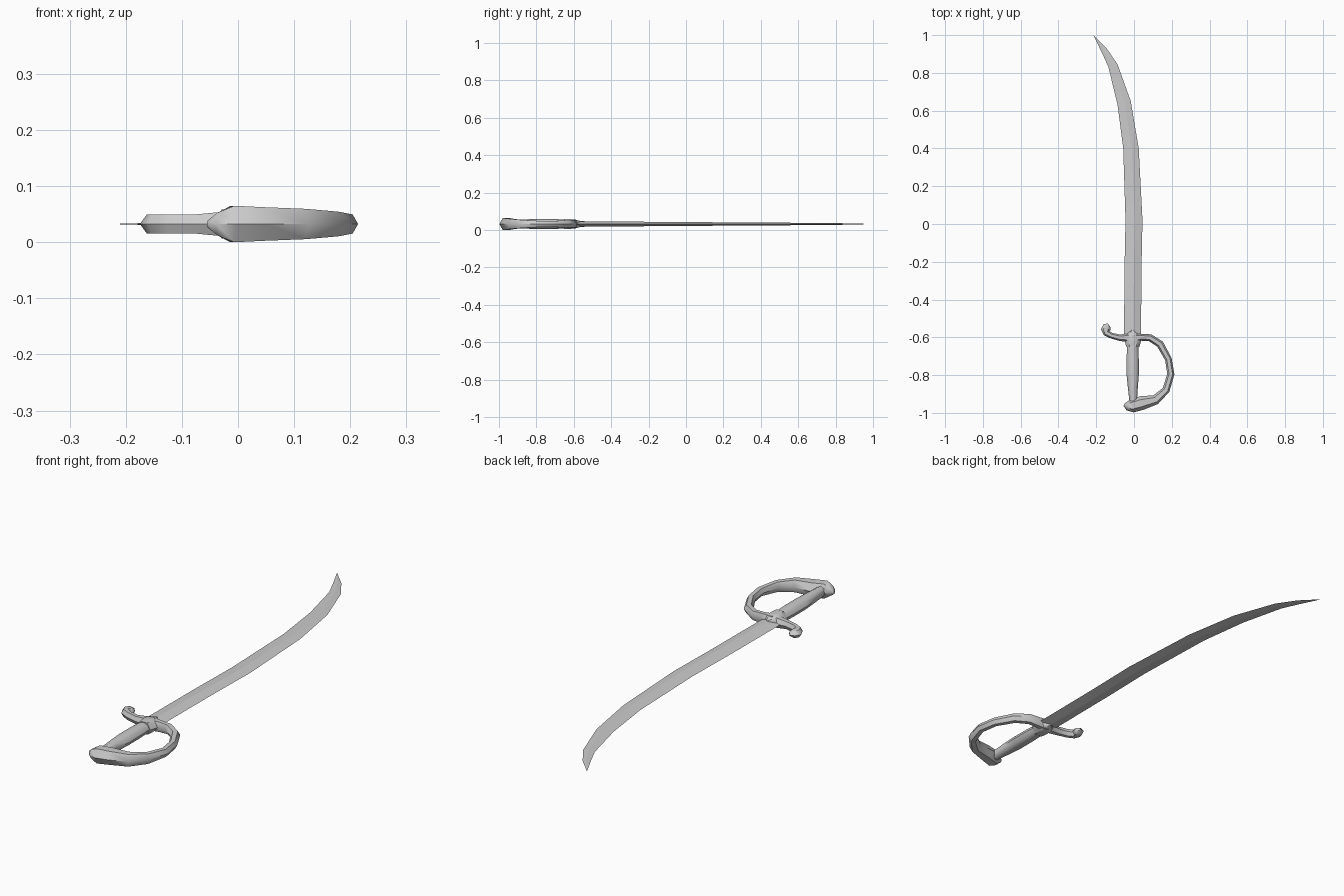
import bpy, math
from mathutils import Vector

ZC = 0.0325  # mid-plane height of the flat-lying sword


def make_object(name, verts, faces, angle):
    mesh = bpy.data.meshes.new(name)
    mesh.from_pydata(verts, [], faces)
    mesh.update()
    obj = bpy.data.objects.new(name, mesh)
    bpy.context.collection.objects.link(obj)
    bpy.ops.object.select_all(action='DESELECT')
    obj.select_set(True)
    bpy.context.view_layer.objects.active = obj
    bpy.ops.object.mode_set(mode='EDIT')
    bpy.ops.mesh.select_all(action='SELECT')
    bpy.ops.mesh.normals_make_consistent(inside=False)
    bpy.ops.object.mode_set(mode='OBJECT')
    bpy.ops.object.shade_smooth_by_angle(angle=math.radians(angle))
    return obj


def skin(rings):
    """Bridge equal-sized rings into a closed tube."""
    n = len(rings[0])
    verts = [v for r in rings for v in r]
    faces = [tuple(range(n)), tuple(range(len(verts) - n, len(verts)))]
    for i in range(len(rings) - 1):
        for j in range(n):
            k = (j + 1) % n
            faces.append((i * n + j, i * n + k, (i + 1) * n + k, (i + 1) * n + j))
    return verts, faces


def tube(name, path, sides=6, angle=50):
    """Path points: x, y, half width in plane, half height in z."""
    pts = [Vector((p[0], p[1], ZC)) for p in path]
    top = max(math.sin(2 * math.pi * k / sides) for k in range(sides))
    rings = []
    for i, (x, y, w, h) in enumerate(path):
        t = pts[min(i + 1, len(pts) - 1)] - pts[max(i - 1, 0)]
        side = Vector((-t.y, t.x, 0)).normalized()
        ring = []
        for k in range(sides):
            a = 2 * math.pi * k / sides
            ring.append(pts[i] + side * (w * math.cos(a))
                        + Vector((0, 0, h * math.sin(a) / top)))
        rings.append(ring)
    return make_object(name, *skin(rings), angle)


# Curved blade: left edge x, y; right edge x, y; half thickness at the ridge
stations = [
    (-0.053, -0.60, 0.037, -0.60, 0.014),
    (-0.050, -0.22, 0.040, -0.22, 0.012),
    (-0.045, 0.02, 0.045, 0.02, 0.010),
    (-0.057, 0.40, 0.025, 0.40, 0.008),
    (-0.087, 0.63, -0.017, 0.65, 0.006),
    (-0.135, 0.83, -0.087, 0.845, 0.004),
    (-0.169, 0.905, -0.145, 0.93, 0.002),
    (-0.2152, 0.9995, -0.2148, 1.0, 0.0003),
]
rings = []
for lx, ly, rx, ry, h in stations:
    mx, my = lx + (rx - lx) * 0.55, (ly + ry) / 2
    rings.append([(lx, ly, ZC), (mx, my, ZC + h), (rx, ry, ZC), (mx, my, ZC - h)])
make_object("blade", *skin(rings), 15)

# Hooked quillon on the left
tube("quillon", [
    (-0.133, -0.534, 0.010, 0.006), (-0.143, -0.543, 0.022, 0.014),
    (-0.150, -0.560, 0.025, 0.017), (-0.147, -0.576, 0.018, 0.017),
    (-0.120, -0.591, 0.015, 0.017), (-0.075, -0.602, 0.017, 0.017),
    (-0.035, -0.602, 0.023, 0.021), (0.010, -0.602, 0.028, 0.024),
])

# Knuckle bow sweeping round into the pommel
tube("knuckle_bow", [
    (-0.010, -0.602, 0.028, 0.024), (0.040, -0.600, 0.018, 0.022),
    (0.085, -0.602, 0.019, 0.020), (0.138, -0.636, 0.020, 0.018),
    (0.182, -0.715, 0.018, 0.017), (0.195, -0.795, 0.019, 0.017),
    (0.170, -0.878, 0.020, 0.022), (0.115, -0.930, 0.026, 0.027),
    (0.040, -0.948, 0.037, 0.030), (-0.010, -0.962, 0.036, 0.0325),
    (-0.036, -0.963, 0.024, 0.020), (-0.053, -0.957, 0.007, 0.006),
])

# Central guard block with pointed langet over the blade
tube("guard_block", [
    (-0.006, -0.560, 0.006, 0.015), (-0.006, -0.588, 0.040, 0.022),
    (-0.006, -0.615, 0.045, 0.026), (-0.006, -0.652, 0.034, 0.026),
])

# Swelling grip
tube("grip", [
    (-0.007, -0.640, 0.029, 0.024), (-0.007, -0.700, 0.032, 0.026),
    (-0.007, -0.790, 0.033, 0.026), (-0.006, -0.870, 0.026, 0.025),
    (-0.004, -0.950, 0.019, 0.023),
], sides=8)
